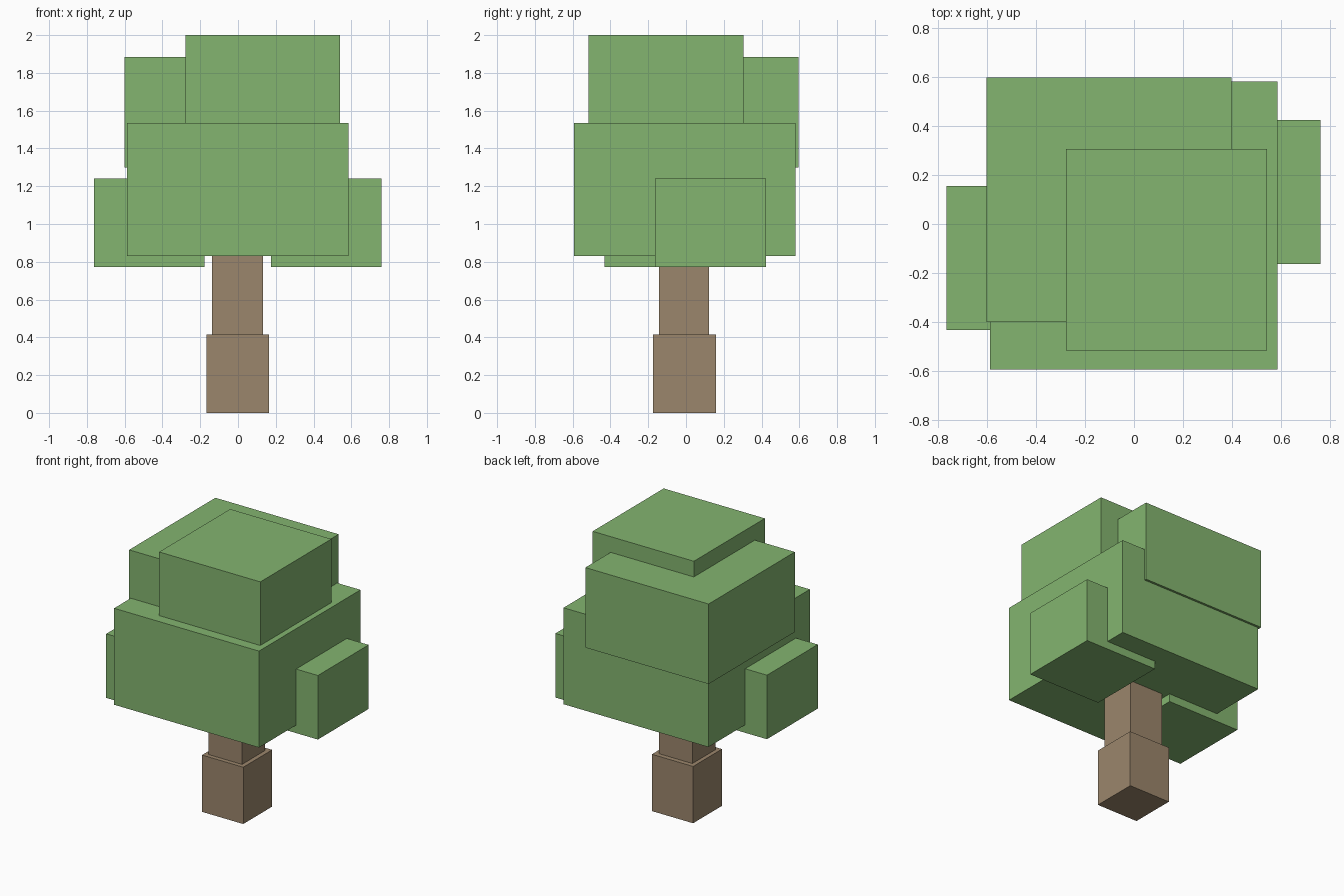
import bpy

if "Cube" in bpy.data.objects:
    bpy.data.objects.remove(bpy.data.objects["Cube"])


def material(name, color):
    mat = bpy.data.materials.new(name)
    mat.diffuse_color = color
    mat.use_nodes = True
    mat.node_tree.nodes["Principled BSDF"].inputs["Base Color"].default_value = mat.diffuse_color
    return mat


def box(name, x, y, z, mat):
    """Add a box spanning the given (min, max) ranges."""
    spans = (x, y, z)
    center = [(a + b) / 2 for a, b in spans]
    bpy.ops.mesh.primitive_cube_add(size=1, location=center)
    obj = bpy.context.object
    obj.name = name
    obj.scale = [b - a for a, b in spans]
    bpy.ops.object.transform_apply(location=False, rotation=False, scale=True)
    obj.data.materials.append(mat)
    return obj


bark = material("bark", (0.33, 0.24, 0.15, 1))
leaf = material("leaf", (0.23, 0.46, 0.16, 1))

# Stepped trunk
box("trunk_base", (-0.168, 0.165), (-0.175, 0.158), (0, 0.415), bark)
box("trunk_upper", (-0.138, 0.133), (-0.143, 0.123), (0.415, 0.86), bark)

# Main foliage and the two stacked crown blocks
box("foliage_main", (-0.587, 0.584), (-0.592, 0.58), (0.83, 1.535), leaf)
box("foliage_back", (-0.6, 0.396), (-0.4, 0.596), (1.3, 1.885), leaf)
box("foliage_top", (-0.277, 0.541), (-0.515, 0.305), (1.51, 2.0), leaf)

# Low side clumps
box("foliage_left", (-0.763, -0.178), (-0.432, 0.155), (0.772, 1.24), leaf)
box("foliage_right", (0.174, 0.76), (-0.163, 0.423), (0.772, 1.24), leaf)
